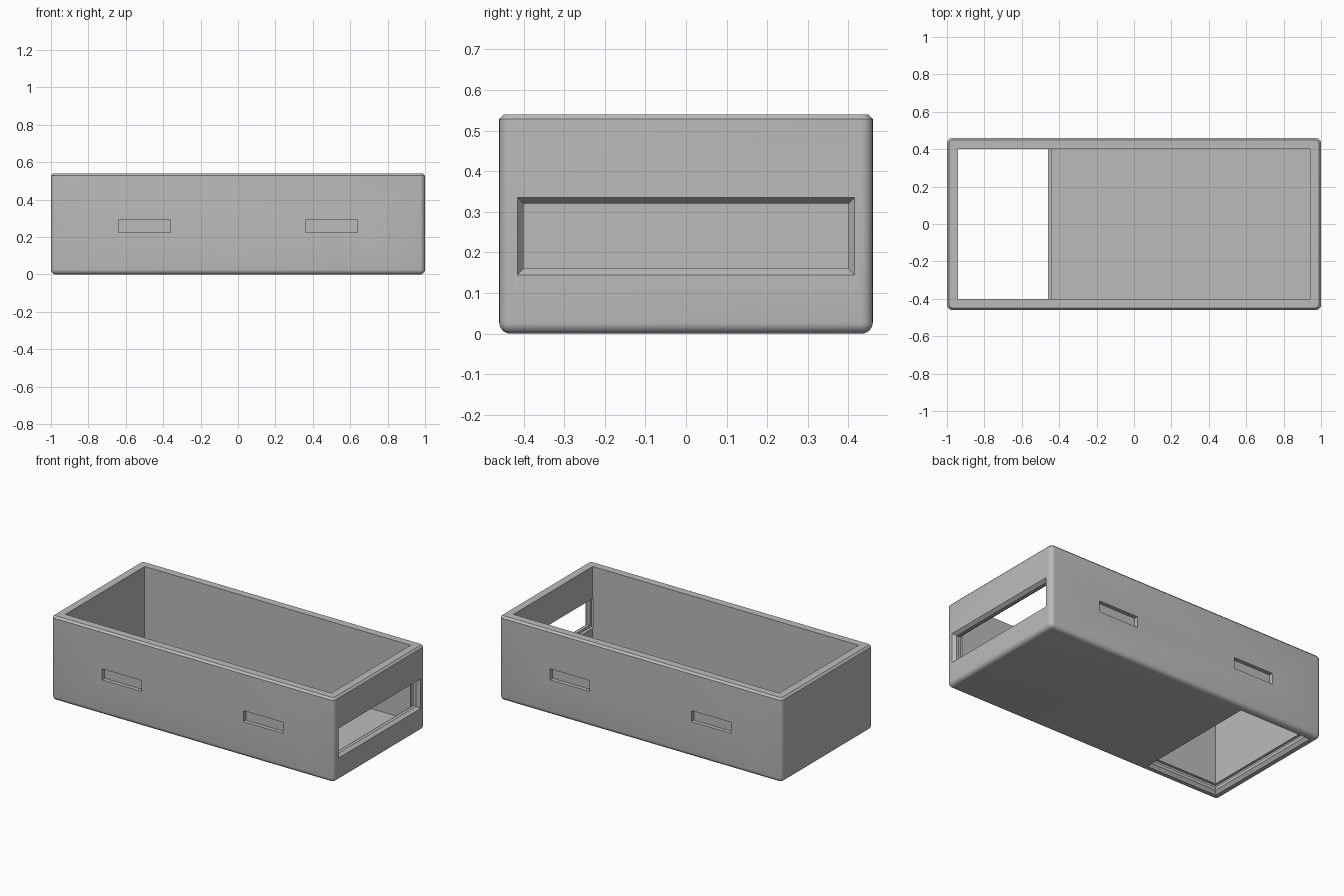
import bpy
import bmesh
import math

cube = bpy.data.objects.get("Cube")
if cube:
    bpy.data.objects.remove(cube, do_unlink=True)

grey = bpy.data.materials.new("plain grey")
grey.use_nodes = True
colour = (0.5, 0.5, 0.5, 1)
grey.diffuse_color = colour
grey.node_tree.nodes["Principled BSDF"].inputs["Base Color"].default_value = colour

L, W, H = 1.0, 0.46, 0.54      # half length, half width, height
WALL, STEP = 0.06, 0.015       # wall thickness, lip step


def make_object(name, bm):
    bmesh.ops.recalc_face_normals(bm, faces=bm.faces)
    mesh = bpy.data.meshes.new(name)
    bm.to_mesh(mesh)
    bm.free()
    mesh.materials.append(grey)
    obj = bpy.data.objects.new(name, mesh)
    bpy.context.collection.objects.link(obj)
    return obj


def block(x, y, z):
    """Box bmesh from three (low, high) ranges."""
    bm = bmesh.new()
    bmesh.ops.create_cube(bm, size=1)
    for v in bm.verts:
        v.co = [r[0] if c < 0 else r[1] for c, r in zip(v.co, (x, y, z))]
    return bm


def grow(pair, d):
    return (pair[0] - d, pair[1] + d)


def flare(bm, axis, sign, d):
    """Widen the outer end of a box so its sides slope at an angle."""
    centre = sum((v.co for v in bm.verts), bm.verts[:][0].co * 0) / 8
    for v in bm.verts:
        if (v.co[axis] - centre[axis]) * sign > 0:
            for k in range(3):
                if k != axis:
                    v.co[k] += math.copysign(d, v.co[k] - centre[k])
    return bm


# Outer body: round upright and bottom edges, small chamfer round the rim
bm = block((-L, L), (-W, W), (0, H))
soft = [e for e in bm.edges if min(v.co.z for v in e.verts) < 0.01]
bmesh.ops.bevel(bm, geom=soft, offset=0.028, segments=6, profile=0.5, affect='EDGES')
rim = [e for e in bm.edges if all(v.co.z > H - 0.001 for v in e.verts)]
bmesh.ops.bevel(bm, geom=rim, offset=0.012, segments=1, affect='EDGES')
body = make_object("open_box_body", bm)

# Cavity
cutters = [block((-L + WALL, L - WALL), (-W + WALL, W - WALL), (WALL, 1))]

# Floor opening: flared outside, lip, wider recess inside
hx, hy = (-0.94, -0.46), (-0.4, 0.4)
cutters += [
    block(hx, hy, (-0.1, 0.05)),
    flare(block(hx, hy, (-0.02, 0.02)), 2, -1, STEP * 2),
    block(grow(hx, STEP), grow(hy, STEP), (0.04, WALL + 0.002)),
]

# End window with the same lip
wy, wz = (-0.4, 0.4), (0.16, 0.32)
cutters += [
    block((0.95, 1.1), wy, wz),
    flare(block((0.98, 1.02), wy, wz), 0, 1, STEP * 2),
    block((L - WALL - 0.002, 0.96), grow(wy, STEP), grow(wz, STEP)),
]

# Shallow finger slots on both long sides
for side in (-1, 1):
    for cx in (-0.5, 0.5):
        y = sorted((side * (W - 0.025), side * (W + 0.1)))
        cutters.append(block((cx - 0.14, cx + 0.14), y, (0.225, 0.295)))

bpy.context.view_layer.objects.active = body
body.select_set(True)
for bm in cutters:
    cutter = make_object("cutter", bm)
    cutter.hide_render = True
    mod = body.modifiers.new("cut", 'BOOLEAN')
    mod.operation, mod.solver, mod.object = 'DIFFERENCE', 'EXACT', cutter
    bpy.ops.object.modifier_apply(modifier=mod.name)
    bpy.data.objects.remove(cutter, do_unlink=True)

bpy.ops.object.select_all(action='DESELECT')
body.select_set(True)
bpy.ops.object.shade_smooth_by_angle(angle=math.radians(30))
